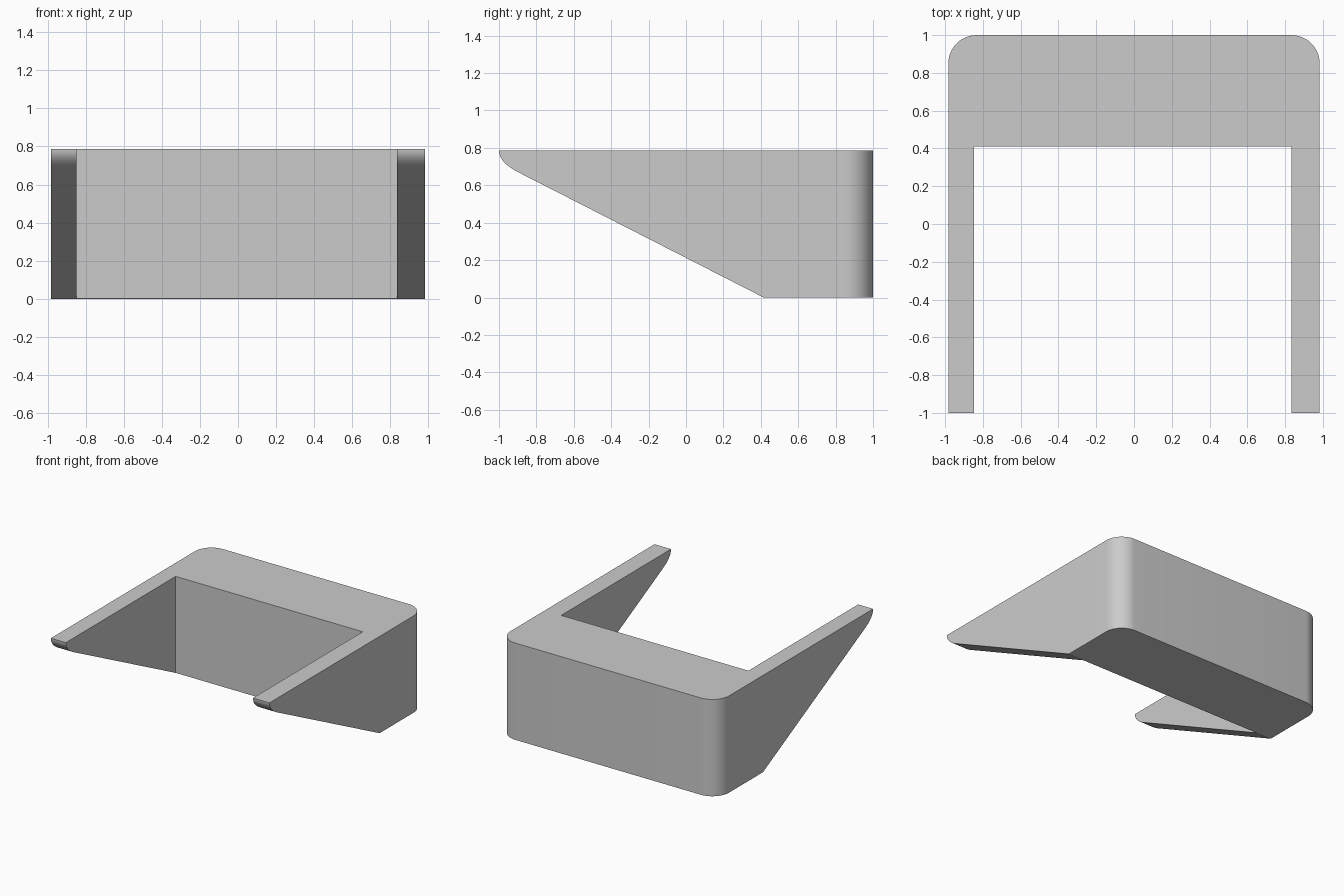
import bpy
import bmesh
from math import cos, sin, pi, radians
from mathutils import Vector

if "Cube" in bpy.data.objects:
    bpy.data.objects.remove(bpy.data.objects["Cube"])

W, H, R = 0.983, 0.787, 0.15   # half width, height, corner radius


def prism(name, points, offset):
    """Extrude a closed outline of 3D points along an offset."""
    bm = bmesh.new()
    face = bm.faces.new([bm.verts.new(p) for p in points])
    ext = bmesh.ops.extrude_face_region(bm, geom=[face])
    verts = [v for v in ext["geom"] if isinstance(v, bmesh.types.BMVert)]
    bmesh.ops.translate(bm, verts=verts, vec=Vector(offset))
    bmesh.ops.recalc_face_normals(bm, faces=bm.faces[:])
    mesh = bpy.data.meshes.new(name)
    bm.to_mesh(mesh)
    bm.free()
    obj = bpy.data.objects.new(name, mesh)
    bpy.context.collection.objects.link(obj)
    return obj


def corner(cx, cy, start, steps=12):
    """Quarter-circle points, counter-clockwise."""
    return [(cx + R * cos(start + pi / 2 * i / steps),
             cy + R * sin(start + pi / 2 * i / steps)) for i in range(steps + 1)]


# U-shaped plan with rounded back corners
plan = [(0.835, 0.41), (0.835, -1), (W, -1)]
plan += corner(W - R, 1 - R, 0) + corner(-W + R, 1 - R, pi / 2)
plan += [(-W, -1), (-0.848, -1), (-0.848, 0.41)]
body = prism("bracket_body", [(x, y, 0) for x, y in plan], (0, 0, H))

# Side profile: sloping underside with a curved front tip
a, b, c = Vector((-1, H)), Vector((-1, 0.725)), Vector((-0.905, 0.674))
tip = [a * (1 - t) ** 2 + b * 2 * t * (1 - t) + c * t * t
       for t in (i / 10 for i in range(11))]
side = [(-1, 1.0)] + [tuple(p) for p in tip] + [(0.415, 0), (0.415, -0.2), (1.2, -0.2), (1.2, 1.0)]
cutter = prism("side_profile_cutter", [(-1.2, y, z) for y, z in side], (2.4, 0, 0))
cutter.hide_render = True

# Trim the plan to the side profile
mod = body.modifiers.new("trim", "BOOLEAN")
mod.operation = "INTERSECT"
mod.solver = "EXACT"
mod.object = cutter
bpy.context.view_layer.objects.active = body
body.select_set(True)
bpy.ops.object.modifier_apply(modifier=mod.name)
bpy.data.objects.remove(cutter)
bpy.ops.object.shade_smooth_by_angle(angle=radians(25))
